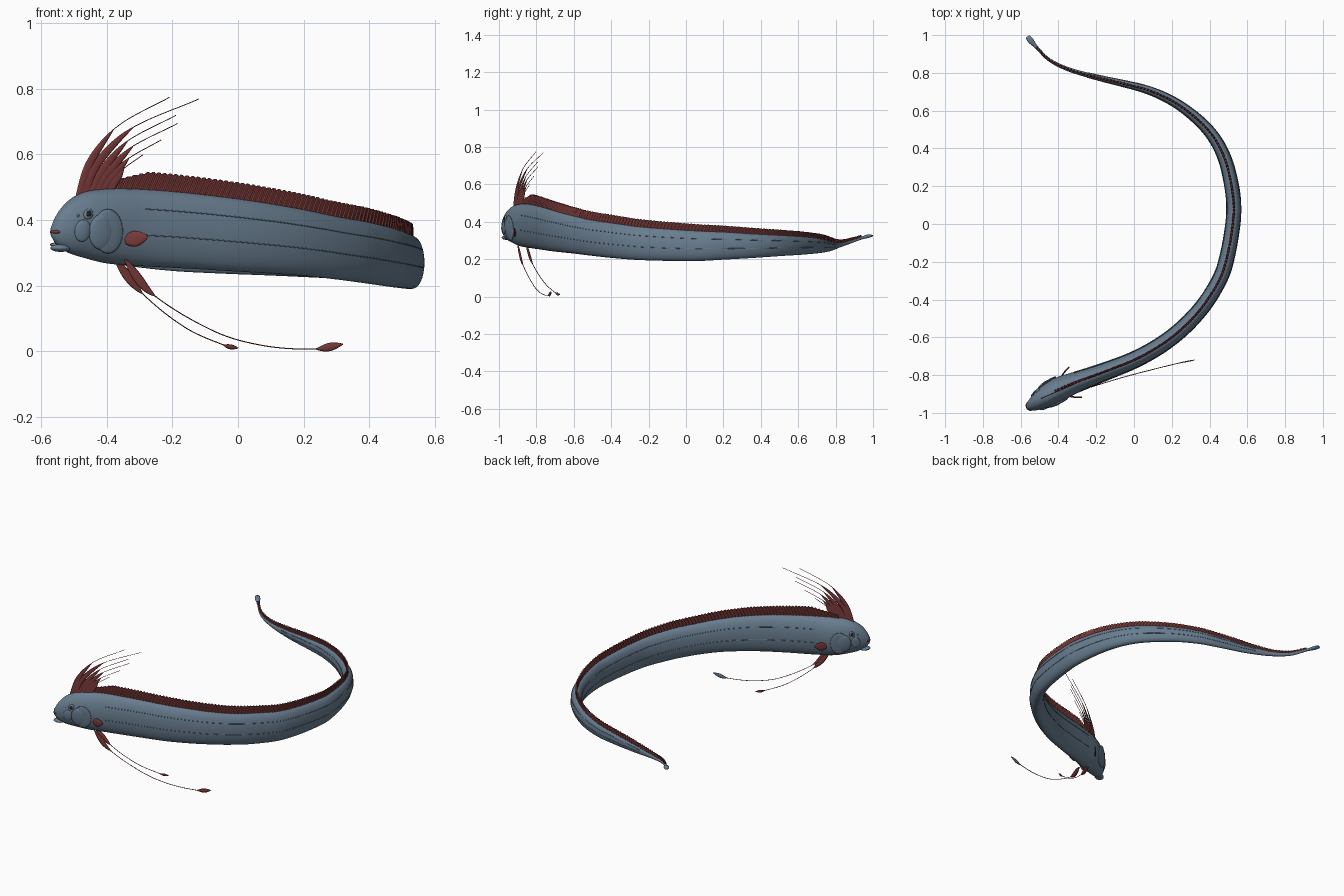
import bpy, bmesh, math
from mathutils import Vector, Matrix

if "Cube" in bpy.data.objects:
    bpy.data.objects.remove(bpy.data.objects["Cube"])

Z = Vector((0, 0, 1))


def material(name, rgb):
    m = bpy.data.materials.new(name)
    m.diffuse_color = (*rgb, 1)
    m.use_nodes = True
    m.node_tree.nodes["Principled BSDF"].inputs["Base Color"].default_value = m.diffuse_color
    return m


SKIN = material("slate blue skin", (0.14, 0.205, 0.275))
FIN = material("dull red fin", (0.19, 0.042, 0.04))
DARK = material("pupil black", (0.012, 0.014, 0.018))


def curve(rows, dims):
    """Smooth curve through rows, parametrised by chord length."""
    S = [0]
    for a, b in zip(rows, rows[1:]):
        S.append(S[-1] + math.dist(a[:dims], b[:dims]))
    last = len(rows) - 1

    def slope(i, k):
        a, b = max(i - 1, 0), min(i + 1, last)
        return (rows[b][k] - rows[a][k]) / (S[b] - S[a])

    def f(s):
        s = min(max(s, 0), S[-1])
        i = 0
        while i < last - 1 and S[i + 1] < s:
            i += 1
        h = S[i + 1] - S[i]
        t = (s - S[i]) / h
        return [(2*t**3 - 3*t*t + 1) * rows[i][k] + (3*t*t - 2*t**3) * rows[i + 1][k]
                + h * ((t**3 - 2*t*t + t) * slope(i, k) + (t**3 - t*t) * slope(i + 1, k))
                for k in range(len(rows[0]))]
    return f, S


def loft(name, rings, mat, smooth=True):
    bm = bmesh.new()
    vs = [[bm.verts.new(p) for p in r] for r in rings]
    n = len(rings[0])
    for a, b in zip(vs, vs[1:]):
        for i in range(n):
            j = (i + 1) % n
            bm.faces.new((a[i], a[j], b[j], b[i]))
    bm.faces.new(vs[0])
    bm.faces.new(vs[-1])
    return finish(name, bm, mat, smooth)


def finish(name, bm, mat, smooth=True):
    bmesh.ops.recalc_face_normals(bm, faces=bm.faces)
    for f in bm.faces:
        f.smooth = smooth
    me = bpy.data.meshes.new(name)
    bm.to_mesh(me)
    bm.free()
    me.materials.append(mat)
    ob = bpy.data.objects.new(name, me)
    bpy.context.collection.objects.link(ob)
    return ob


def sweep(name, pts, a, b, mat, n=8, steps=40, shift=0):
    """Tube or flat blade along pts: a(u) sideways radius, b(u) radius in the vertical plane."""
    f, S = curve(pts, 3)
    rings = []
    for i in range(steps + 1):
        u = i / steps
        p = Vector(f(u * S[-1]))
        t = (Vector(f(u * S[-1] + 1e-3)) - Vector(f(u * S[-1] - 1e-3))).normalized()
        side = t.cross(Z).normalized()
        up = side.cross(t)
        p -= up * shift * b(u)
        rings.append([p + side * a(u) * math.cos(k * math.tau / n)
                      + up * b(u) * math.sin(k * math.tau / n) for k in range(n)])
    return loft(name, rings, mat)


# Body stations: x, y, top z, bottom z, half width
BODY = [
    (-.568, -.973, .38, .35, .008), (-.56, -.969, .398, .335, .02),
    (-.543, -.96, .427, .318, .031), (-.515, -.944, .458, .3, .044),
    (-.47, -.915, .485, .285, .056), (-.4, -.876, .496, .268, .063),
    (-.3, -.835, .495, .26, .055), (-.15, -.78, .483, .252, .048),
    (0, -.72, .465, .243, .045), (.1, -.667, .45, .237, .044),
    (.2, -.6, .432, .23, .043), (.3, -.51, .411, .219, .042),
    (.39, -.4, .395, .207, .041), (.475, -.24, .373, .195, .04),
    (.528, .05, .352, .19, .039), (.515, .21, .345, .198, .038),
    (.473, .365, .335, .207, .035), (.395, .495, .328, .216, .031),
    (.25, .622, .32, .224, .026), (.1, .7, .312, .231, .022),
    (-.05, .742, .303, .237, .018), (-.2, .777, .293, .245, .014),
    (-.35, .82, .288, .262, .011), (-.45, .87, .298, .28, .009),
    (-.52, .94, .32, .306, .009), (-.548, .972, .332, .313, .016),
    (-.563, .993, .33, .32, .012)]
body, S = curve(BODY, 2)
LEN = S[-1]


def frame(s):
    x, y, top, bot, w = body(s)
    p, q = body(s - 1e-3), body(s + 1e-3)
    t = Vector((q[0] - p[0], q[1] - p[1], 0)).normalized()
    return Vector((x, y, 0)), t, t.cross(Z), top, bot, w


def s_of(x):
    """Distance along the front half of the body at a given x."""
    for i in range(14):
        if BODY[i + 1][0] >= x:
            return S[i] + (S[i + 1] - S[i]) * (x - BODY[i][0]) / (BODY[i + 1][0] - BODY[i][0])


def skin(s, ang):
    p, t, r, top, bot, w = frame(s)
    c = math.cos(ang)
    c = math.copysign(abs(c) ** .9, c)
    return p + r * w * c + Z * ((top + bot) / 2 + (top - bot) / 2 * math.sin(ang))


N = 32
loft("body", [[skin(LEN * i / 200, k * math.tau / N) for k in range(N)] for i in range(201)], SKIN)

# Lateral lines: fine skin ridges, two on each side
for frac in (.74, .4):
    a = math.asin(2 * frac - 1)
    for label, ang in (("right", a), ("left", math.pi - a)):
        pts = [skin(s_of(-.3) + i * .1, ang) for i in range(26)]
        sweep(f"{label}_lateral_line", pts, lambda u: .0018, lambda u: .0018, SKIN, 6, 130)

# Dorsal fin: ribbed, serrated, rays leaning back
rings = []
s0, s1, M = s_of(-.42), LEN - .08, 640
for i in range(M + 1):
    u = i / M
    s = s0 + (s1 - s0) * u
    p, t, r, top, bot, w = frame(s)
    h = (.056 - .03 * min(u / .75, 1)) * min(1, .25 + u * 16) * (1 if u < .85 else 1 - (u - .85) * 4)
    rib = i % 4 < 2
    th = .0045 if rib else .002
    q, _, r2, top2, _, _ = frame(s + .5 * h)
    lo = p + Z * (top - .008)
    hi = q + Z * (top2 + h * (1 if rib else .93))
    rings.append([lo - r * th * 1.4, hi - r2 * th, hi + r2 * th, lo + r * th * 1.4])
loft("dorsal_fin", rings, FIN, False)

# Head crest: long rays with a membrane blade along the lower part
CREST = [
    ((-.5, .45), (-.46, .58), (-.37, .685), (-.21, .775)),
    ((-.485, .46), (-.44, .575), (-.335, .675), (-.12, .77)),
    ((-.465, .47), (-.42, .56), (-.34, .64), (-.19, .72)),
    ((-.445, .475), (-.41, .545), (-.33, .62), (-.185, .695)),
    ((-.425, .48), (-.4, .53), (-.34, .585), (-.235, .645)),
    ((-.405, .485), (-.385, .522), (-.35, .557), (-.29, .60))]
for ray in CREST:
    pts = [(x, -.955 + .43 * (x + .565), z) for x, z in ray]
    sweep("crest_ray", pts, lambda u: .0022 - .001 * u,
          lambda u: .0013 + .0125 * max(0, 1 - (u / .56) ** 4), FIN, 8, 50, .9)

# Pelvic fins: short blade, trailing filament and end paddle
PELVIC = {
    "left": [(-.375, -.855, .28), (-.29, -.82, .175), (-.16, -.755, .072), (-.04, -.695, .018), (0, -.675, .01)],
    "right": [(-.345, -.9, .28), (-.265, -.875, .178), (-.07, -.815, .06), (.08, -.775, .017),
              (.235, -.737, .007), (.32, -.72, .022)]}
for label, pts in PELVIC.items():
    end, wide = (.9, .006) if label == "left" else (.89, .011)
    root = .27 if label == "left" else .19

    def width(u):
        blade = .013 * math.sin(math.pi * u / root) ** .8 if 0 < u < root else 0
        paddle = wide * max(0, math.sin(math.pi * (u - end) / (1 - end))) if u > end else 0
        return .0016 + blade + paddle
    ob = sweep(f"{label}_pelvic_fin", pts, lambda u: .002 + width(u) * .1, width, FIN, 8, 90)
    # Far face of the long fin's end paddle is blue
    ob.data.materials.append(SKIN)
    for f in ob.data.polygons:
        if f.center.x > .22 and f.normal.y > 0:
            f.material_index = 1


# Paired head parts
def bump(name, s, frac, side, along, high, thick, mat, lift=0):
    """Flattened ellipsoid seated on the flank."""
    a = math.asin(2 * frac - 1)
    ang = a if side > 0 else math.pi - a
    p = skin(s, ang)
    t = (skin(s + .02, ang) - skin(s - .02, ang)).normalized()
    up = (skin(s, ang + side * .1) - skin(s, ang - side * .1)).normalized()
    n = t.cross(up).normalized()
    if n.dot(frame(s)[2]) * side < 0:
        n = -n
    bm = bmesh.new()
    bmesh.ops.create_uvsphere(bm, u_segments=24, v_segments=12, radius=1)
    turn = Matrix((t * along, up * high, n * thick)).transposed().to_4x4()
    bmesh.ops.transform(bm, matrix=Matrix.Translation(p + n * lift) @ turn, verts=bm.verts)
    return finish(name, bm, mat)


for label, side in (("right", 1), ("left", -1)):
    bump(f"{label}_gill_cover", s_of(-.425), .42, side, .05, .068, .008, SKIN)
    bump(f"{label}_inner_gill_plate", s_of(-.445), .4, side, .042, .055, .011, SKIN)
    bump(f"{label}_cheek", s_of(-.5), .42, side, .026, .034, .007, SKIN)
    bump(f"{label}_eye", s_of(-.483), .68, side, .016, .016, .007, SKIN)
    bump(f"{label}_pupil", s_of(-.483), .68, side, .009, .009, .003, DARK, .006)
    bump(f"{label}_nostril", s_of(-.51), .7, side, .004, .004, .003, SKIN)
    # Pectoral fin flares out behind the gill cover
    p, t, r, top, bot, w = frame(s_of(-.365))
    base = p + r * side * (w - .006) + Z * .338
    out = r * side
    pts = [base, base + t * .026 + out * .016 + Z * .005, base + t * .06 + out * .032 + Z * .012]
    sweep(f"{label}_pectoral_fin", pts, lambda u: .004,
          lambda u: .004 + .021 * math.sin(math.pi * (.12 + .85 * u)), FIN, 10, 20)


# Mouth: red lip under the snout and a jutting lower jaw
def blob(name, loc, size, mat):
    bm = bmesh.new()
    bmesh.ops.create_uvsphere(bm, u_segments=24, v_segments=12, radius=1)
    t = frame(.02)[1]
    turn = Matrix.Rotation(math.atan2(t.y, t.x), 4, 'Z')
    bmesh.ops.transform(bm, matrix=Matrix.Translation(loc) @ turn @ Matrix.Diagonal((*size, 1)), verts=bm.verts)
    finish(name, bm, mat)


blob("upper_lip", (-.55, -.964, .364), (.023, .026, .009), FIN)
blob("lower_jaw", (-.54, -.958, .315), (.034, .026, .012), SKIN)
